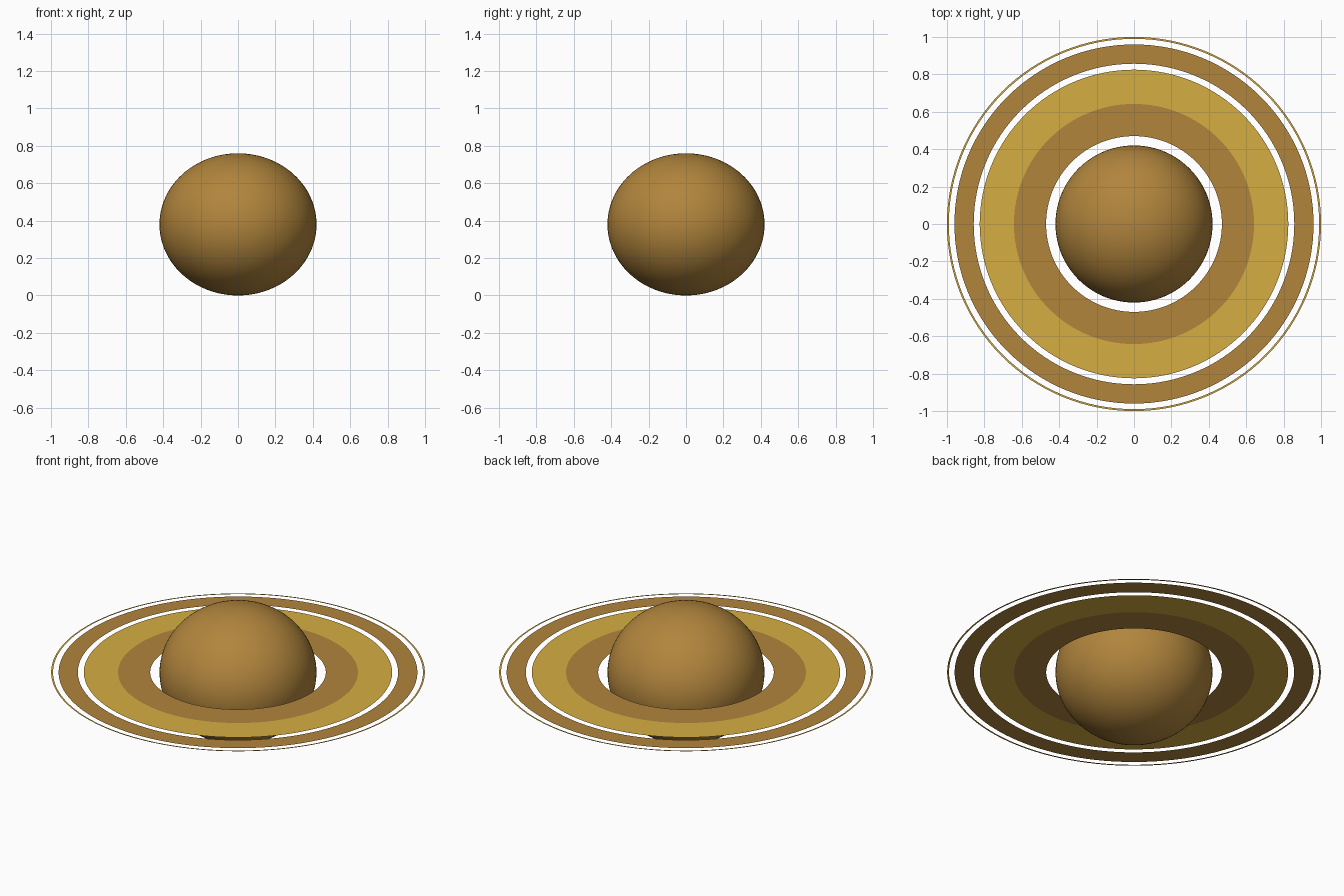
import bpy
import math

old = bpy.data.objects.get("Cube")
if old:
    bpy.data.objects.remove(old, do_unlink=True)

RADIUS = 0.42
HALF_HEIGHT = 0.38
SEGMENTS = 128


def material(name, color):
    mat = bpy.data.materials.new(name)
    mat.use_nodes = True
    mat.diffuse_color = (*color, 1)
    mat.node_tree.nodes["Principled BSDF"].inputs["Base Color"].default_value = (*color, 1)
    return mat


brown = material("warm_brown", (0.44, 0.235, 0.046))
gold = material("gold", (0.67, 0.42, 0.056))


def flat_ring(name, inner, outer, mat):
    """Flat annulus of quads around the planet's equator, facing up."""
    verts = []
    for i in range(SEGMENTS):
        a = math.tau * i / SEGMENTS
        verts += [(r * math.cos(a), r * math.sin(a), 0) for r in (inner, outer)]
    n = len(verts)
    faces = [(i, i + 1, (i + 3) % n, (i + 2) % n) for i in range(0, n, 2)]
    mesh = bpy.data.meshes.new(name)
    mesh.from_pydata(verts, [], faces)
    mesh.materials.append(mat)
    ring = bpy.data.objects.new(name, mesh)
    ring.location.z = HALF_HEIGHT
    bpy.context.collection.objects.link(ring)


# Planet: slightly flattened smooth ball
bpy.ops.mesh.primitive_uv_sphere_add(segments=96, ring_count=48, radius=1,
                                     location=(0, 0, HALF_HEIGHT))
planet = bpy.context.object
planet.name = "planet"
planet.scale = (RADIUS, RADIUS, HALF_HEIGHT)
bpy.ops.object.transform_apply(location=False, rotation=False, scale=True)
bpy.ops.object.shade_smooth()
planet.data.materials.append(brown)

# Ring system, from the planet outward
flat_ring("inner_ring", 0.47, 0.642, brown)
flat_ring("middle_ring", 0.642, 0.825, gold)
flat_ring("outer_ring", 0.857, 0.96, brown)
flat_ring("thin_edge_ring", 0.99, 1.0, gold)
